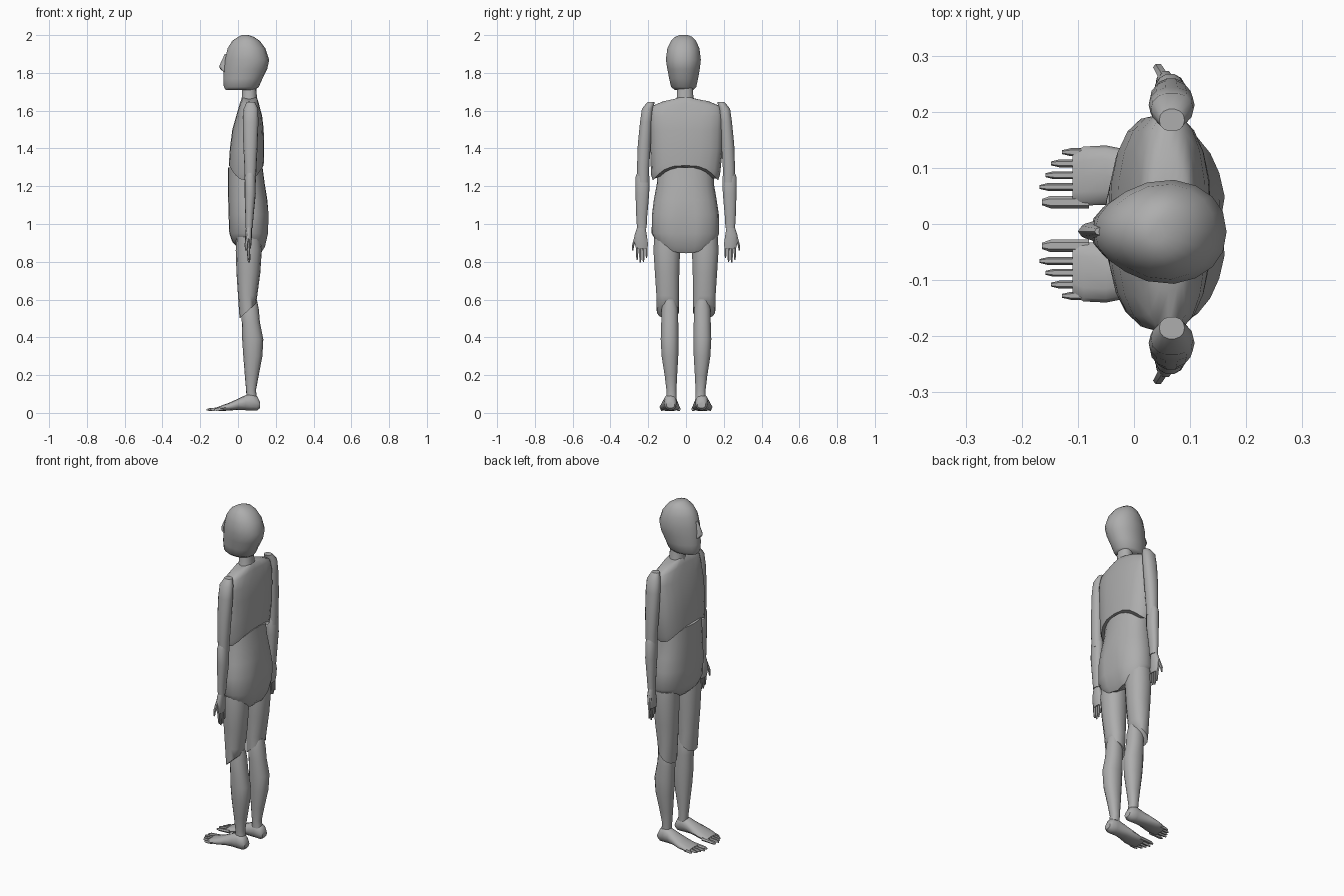
import bpy, bmesh, math
from mathutils import Vector

default = bpy.data.objects.get("Cube")
if default:
    bpy.data.objects.remove(default, do_unlink=True)

grey = bpy.data.materials.new("plain grey")
grey.use_nodes = True
COLOUR = (0.42, 0.42, 0.42, 1)
grey.diffuse_color = COLOUR
grey.node_tree.nodes["Principled BSDF"].inputs["Base Color"].default_value = COLOUR


def loft(bm, axis, rings, sides=14, power=2.2, shape=None):
    """Skin rounded sections given in hundredths: position, then low/high of both other axes."""
    loops = []
    for pos, a0, a1, b0, b1 in rings:
        loop = []
        for i in range(sides):
            t = math.tau * i / sides
            c, s = math.cos(t), math.sin(t)
            a = math.copysign(abs(c) ** (2 / power), c)
            b = math.copysign(abs(s) ** (2 / power), s)
            u = (a0 + a1) / 2 + a * (a1 - a0) / 2
            w = (b0 + b1) / 2 + b * (b1 - b0) / 2
            co = Vector((u, w, pos) if axis == "z" else (pos, u, w))
            if shape:
                shape(co, a, b, pos)
            loop.append(bm.verts.new(co / 100))
        loops.append(loop)
    for low, high in zip(loops, loops[1:]):
        for i in range(sides):
            j = (i + 1) % sides
            bm.faces.new((low[i], low[j], high[j], high[i]))
    bm.faces.new(loops[0][::-1])
    bm.faces.new(loops[-1])


def finish(bm, name, side=1, angle=50):
    if side < 0:
        bmesh.ops.scale(bm, vec=(1, -1, 1), verts=bm.verts)
    bmesh.ops.recalc_face_normals(bm, faces=bm.faces)
    mesh = bpy.data.meshes.new(name)
    bm.to_mesh(mesh)
    bm.free()
    mesh.materials.append(grey)
    obj = bpy.data.objects.new(name, mesh)
    bpy.context.collection.objects.link(obj)
    bpy.ops.object.select_all(action="DESELECT")
    obj.select_set(True)
    bpy.context.view_layer.objects.active = obj
    bpy.ops.object.shade_smooth_by_angle(angle=math.radians(angle))


def part(name, axis, rings, side=1, **options):
    bm = bmesh.new()
    loft(bm, axis, rings, **options)
    finish(bm, name, side)


# Head: egg that narrows towards the face, with a pointed nose
def face_taper(co, a, b, pos):
    co.y = -1.3 + (co.y + 1.3) * (1 + 0.25 * min(a, 0))


head = bmesh.new()
loft(head, "z", [
    (171, -6.5, 9, -6, 4), (172.5, -7.5, 11, -8, 5.5), (177, -7.8, 13, -9, 6.5),
    (182, -7.5, 15.5, -10, 7.4), (187, -7, 16.5, -10.8, 8), (193, -5.5, 14.5, -10, 7.2),
    (197, -3, 11.5, -8, 5.4), (199, 0, 8.5, -6, 3.5), (200, 2, 5.5, -3.5, 1)],
    sides=18, shape=face_taper)
loft(head, "z", [
    (180.5, -7.5, -5, -3, 0.5), (182, -9.4, -5, -3, 0.5), (183.5, -10, -5, -2.6, 0),
    (190, -7, -5, -2, -0.6)], sides=8)
finish(head, "head")

part("neck", "z", [(163, 1, 10.5, -6.5, 5), (167, 2, 10, -5, 4), (177, 2, 9.5, -4.5, 3.5)])


# Chest shell: hem drops at the flanks
def hem(co, a, b, pos):
    if pos < 135:
        co.z -= 8 * abs(b) ** 3
    if pos > 160:
        co.z += 2 * (1 - abs(b))


part("chest", "z", [
    (131, -4.8, 13.6, -17.5, 17), (134, -4.7, 13.7, -18.5, 18), (140, -4.3, 13.8, -19, 19.5),
    (150, -3, 13.6, -19.3, 19.7), (157, -1, 12.8, -19.5, 19.8), (162, 1, 11, -19, 19),
    (165, 2.2, 10, -12, 12), (166, 3, 9, -6, 5)], sides=20, power=2.5, shape=hem)


# Hips and belly: crease at the back, lower edge rises at the sides
def crease(co, a, b, pos):
    if pos < 112 and a > 0.9 and abs(b) < 0.2:
        co.x -= 1.2
    if pos < 90:
        co.z += 4 * abs(b) ** 2 - 1.5 * a


part("hips", "z", [
    (86, 0, 12.5, -15.5, 15.5), (89, -3, 14.5, -17, 16.6), (95, -4.6, 16.2, -18.2, 17.6),
    (105, -5, 16.5, -18, 17.4), (113, -5.2, 15.5, -17, 16.2), (121, -5.3, 14.2, -15.5, 14.8),
    (130, -5.2, 13, -15, 14.5)], sides=24, shape=crease)


def knee_cut(co, a, b, pos):
    if pos < 60:
        co.z += 4 * a


for side, label in ((1, "left"), (-1, "right")):
    # The body's own left is +y turned: names follow the sign of the side
    # Thigh, with its lower rim lifted behind the knee
    part(label + "_thigh", "z", [
        (54, 0.8, 9.6, 3.6, 15.6), (62, 0, 10.2, 3.7, 15.8), (74, -0.8, 11.8, 3.4, 16.6),
        (86, -1.2, 12.6, 3, 17.4), (93, -1, 12, 3, 17)], side, shape=knee_cut)

    # Shin with calf bulge
    part(label + "_shin", "z", [
        (8, 4.5, 10, 5, 10.4), (12, 4.3, 9.5, 5, 10.4), (20, 3.6, 11, 4.6, 11.4),
        (30, 2.8, 12.9, 4, 13), (39, 2.2, 13.4, 3.9, 13.5), (48, 2, 11.6, 4, 13.2),
        (55, 1.6, 11, 4.2, 13), (60, 4, 10, 5.5, 12)], side)

    # Foot with five separate toes
    foot = bmesh.new()
    loft(foot, "x", [
        (11.6, 6, 10.4, 2.5, 6), (10, 5, 11.5, 1.2, 9), (7, 4.8, 11.8, 1.2, 10.2),
        (4, 4.6, 12, 1.4, 9.4), (0, 4, 13, 1.6, 7.5), (-5, 3.4, 14, 1.2, 5.2),
        (-9, 3.3, 13.8, 1, 3.8), (-11, 3.6, 12.5, 1.2, 3)], sides=12)
    for i in range(5):
        y = (3.9, 6.6, 8.7, 10.8, 12.8)[i]
        tip = (-16.4, -16.8, -15.8, -14.8, -12.8)[i]
        r = 1.1 if i == 0 else 0.7
        loft(foot, "x", [
            (-8, y - r, y + r, 1.2, 3.2), (tip + 1.5, y - r, y + r, 1, 2.6),
            (tip, y - r / 2, y + r / 2, 1.2, 2)], sides=6)
    finish(foot, label + "_foot", side)

    # Upper arm and forearm
    part(label + "_upper_arm", "z", [
        (122, 3.6, 9.4, 19.6, 25.8), (130, 3.4, 9.8, 19.4, 26), (142, 2.8, 10.4, 18.6, 25.6),
        (154, 2.6, 10.8, 18, 24.4), (161, 3, 10.6, 17.4, 23.4), (164.5, 4.5, 9, 16.5, 20.5)], side)
    part(label + "_forearm", "z", [
        (98, 4, 7.8, 20.8, 26), (104, 3.9, 8.2, 20.5, 26.4), (116, 3.5, 9.4, 19.4, 26.8),
        (125, 3.6, 9.2, 19.2, 26.8), (128, 4.5, 8.5, 20.5, 25.5)], side)

    # Hand: flat palm, four fingers, thumb on the outside
    hand = bmesh.new()
    loft(hand, "z", [
        (87, 4, 6.8, 20.2, 26.6), (90, 3.7, 7.2, 20, 27.4), (94, 3.8, 7.4, 20.6, 27.4),
        (100, 4.4, 7.4, 21.6, 25.4)], sides=10)
    for i in range(4):
        y = 20.9 + 1.65 * i
        tip = (82, 80, 79.5, 81)[i]
        loft(hand, "z", [
            (tip, 5.4, 6.2, y - 0.3, y + 0.3), (tip + 1.5, 5, 6.5, y - 0.6, y + 0.6),
            (88.5, 4.6, 6.4, y - 0.75, y + 0.75)], sides=6)
    loft(hand, "z", [
        (86, 3.8, 4.8, 27.9, 28.6), (89, 3.4, 5.2, 27.2, 28.6), (95, 4.4, 6.4, 25, 27)], sides=6)
    finish(hand, label + "_hand", side)
